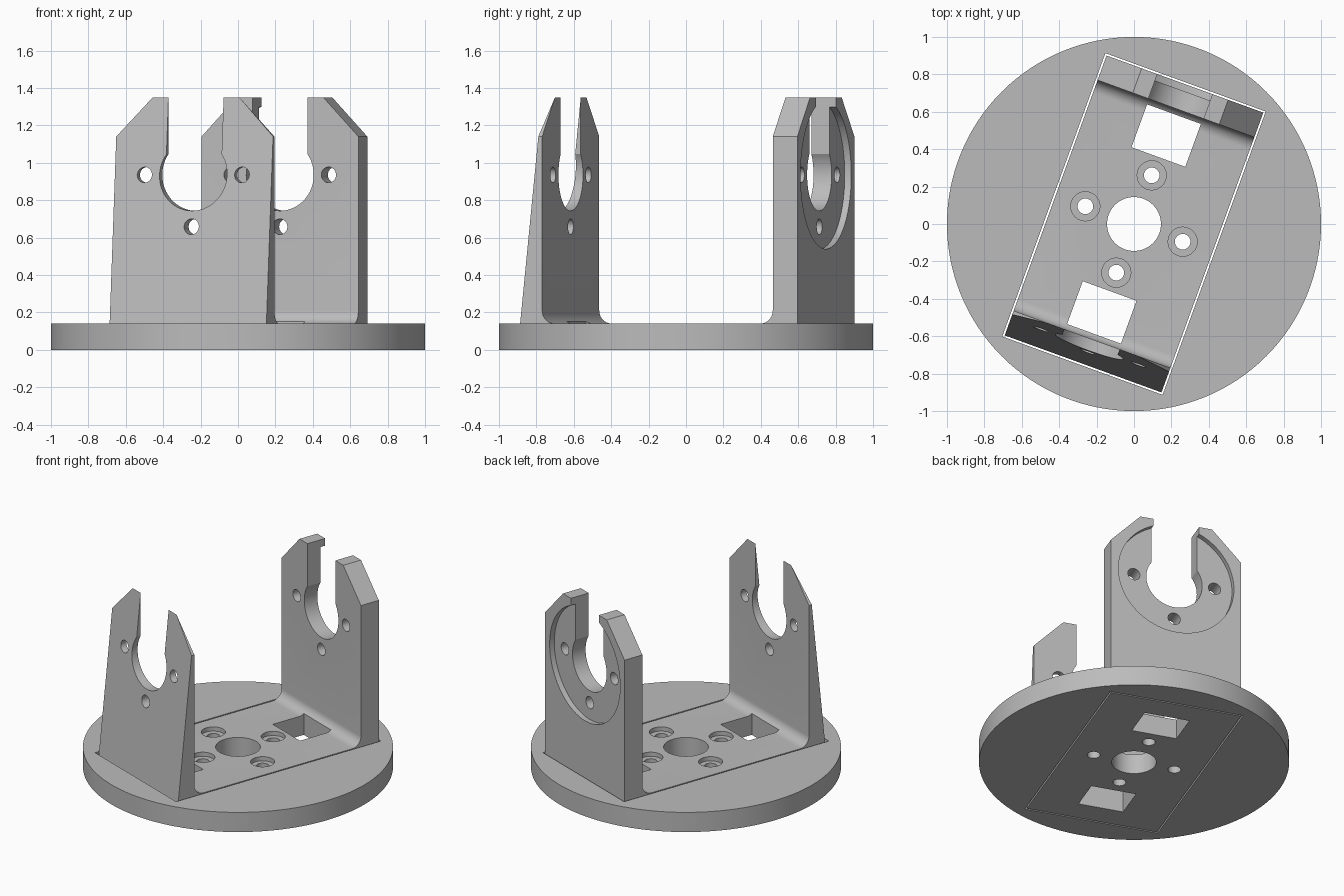
import bpy, bmesh, math
from mathutils import Vector

if "Cube" in bpy.data.objects:
    bpy.data.objects.remove(bpy.data.objects["Cube"])

TURN = math.radians(-20)      # bracket is turned on the disc
HU, HV, T = 0.446, 0.796, 0.14  # bracket half width, half length, thickness
TOP, HOLE_Z = 1.35, 0.935

grey = bpy.data.materials.new("plain grey")
grey.diffuse_color = (0.5, 0.5, 0.5, 1)
grey.use_nodes = True
grey.node_tree.nodes["Principled BSDF"].inputs["Base Color"].default_value = grey.diffuse_color


def prism(name, pts, axis, lo, hi):
    """Extrude a 2D outline along an axis; outline lies in the other two axes."""
    def place(p, d):
        return {'X': Vector((d, p[0], p[1])),
                'Y': Vector((p[0], d, p[1])),
                'Z': Vector((p[0], p[1], d))}[axis]
    bm = bmesh.new()
    a = [bm.verts.new(place(p, lo)) for p in pts]
    b = [bm.verts.new(place(p, hi)) for p in pts]
    bm.faces.new(a)
    bm.faces.new(b)
    n = len(pts)
    for i in range(n):
        j = (i + 1) % n
        bm.faces.new((a[i], a[j], b[j], b[i]))
    bmesh.ops.recalc_face_normals(bm, faces=bm.faces)
    me = bpy.data.meshes.new(name)
    bm.to_mesh(me)
    bm.free()
    me.materials.append(grey)
    ob = bpy.data.objects.new(name, me)
    bpy.context.collection.objects.link(ob)
    return ob


def arc(cx, cy, r, a0, a1, n):
    return [(cx + r * math.cos(math.radians(a0 + (a1 - a0) * i / n)),
             cy + r * math.sin(math.radians(a0 + (a1 - a0) * i / n))) for i in range(n + 1)]


def circle(cx, cy, r, n=48):
    return arc(cx, cy, r, 0, 360, n)[:-1]


def rect(x0, x1, y0, y1):
    return [(x0, y0), (x1, y0), (x1, y1), (x0, y1)]


def activate(ob):
    bpy.ops.object.select_all(action='DESELECT')
    ob.select_set(True)
    bpy.context.view_layer.objects.active = ob


def cut(ob, pts, axis, lo, hi):
    c = prism("cutter", pts, axis, lo, hi)
    c.hide_render = True
    activate(ob)
    m = ob.modifiers.new("cut", 'BOOLEAN')
    m.operation, m.solver, m.object = 'DIFFERENCE', 'EXACT', c
    bpy.ops.object.modifier_apply(modifier=m.name)
    bpy.data.objects.remove(c, do_unlink=True)


# round base with a rectangular slot for the bracket
base = prism("base_disc", circle(0, 0, 1.0, 128), 'Z', 0, T)
c, s = math.cos(TURN), math.sin(TURN)
gap = 0.01
slot = [(u * c - v * s, u * s + v * c)
        for u, v in rect(-HU - gap, HU + gap, -HV - gap, HV + gap)]
cut(base, slot, 'Z', -0.1, 0.3)

# U-shaped bracket: side outline with rounded inner corners
inner, r = HV - T, 0.07
outline = [(-HV, 0), (HV, 0), (HV, TOP), (inner, TOP)]
outline += arc(inner - r, T + r, r, 0, -90, 10)
outline += arc(-inner + r, T + r, r, 270, 180, 10)
outline += [(-inner, TOP)]
bracket = prism("u_bracket", outline, 'X', -HU, HU)

# sloped shoulders on both uprights
for k in (-1, 1):
    cut(bracket, [(k * HU, 1.14), (k * (HU - 0.2), TOP), (k * (HU - 0.2), TOP + 0.2),
                  (k * (HU + 0.2), TOP + 0.2), (k * (HU + 0.2), 1.14)], 'Y', -1, 1)

# keyhole openings through both uprights
half, rad = 0.157, 0.192
a = math.degrees(math.acos(half / rad))
keyhole = [(-half, TOP + 0.1)] + arc(0, HOLE_Z, rad, 180 - a, 360 + a, 48) + [(half, TOP + 0.1)]
cut(bracket, keyhole, 'Y', -1, 1)

# shallow round recess on each outer face
for lo, hi in ((-1, -HV + 0.037), (HV - 0.037, 1)):
    cut(bracket, circle(0, HOLE_Z, 0.396, 96), 'Y', lo, hi)

# three screw holes through each upright
for x, z in ((-0.277, 0), (0.277, 0), (0, -0.277)):
    cut(bracket, circle(x, HOLE_Z + z, 0.042, 32), 'Y', -1, 1)

# floor: centre hole, four counterbored screw holes, two square windows
cut(bracket, circle(0, 0, 0.144, 64), 'Z', -0.1, 0.3)
for x, y in ((0.277, 0), (-0.277, 0), (0, 0.277), (0, -0.277)):
    cut(bracket, circle(x, y, 0.042, 32), 'Z', -0.1, 0.3)
    cut(bracket, circle(x, y, 0.078, 32), 'Z', T - 0.03, 0.3)
for k in (-1, 1):
    cut(bracket, rect(-0.153, 0.153, *sorted((k * 0.381, k * 0.625))), 'Z', -0.1, 0.3)

bracket.rotation_euler.z = TURN
for ob in (base, bracket):
    activate(ob)
    bpy.ops.object.shade_smooth_by_angle(angle=math.radians(30))
